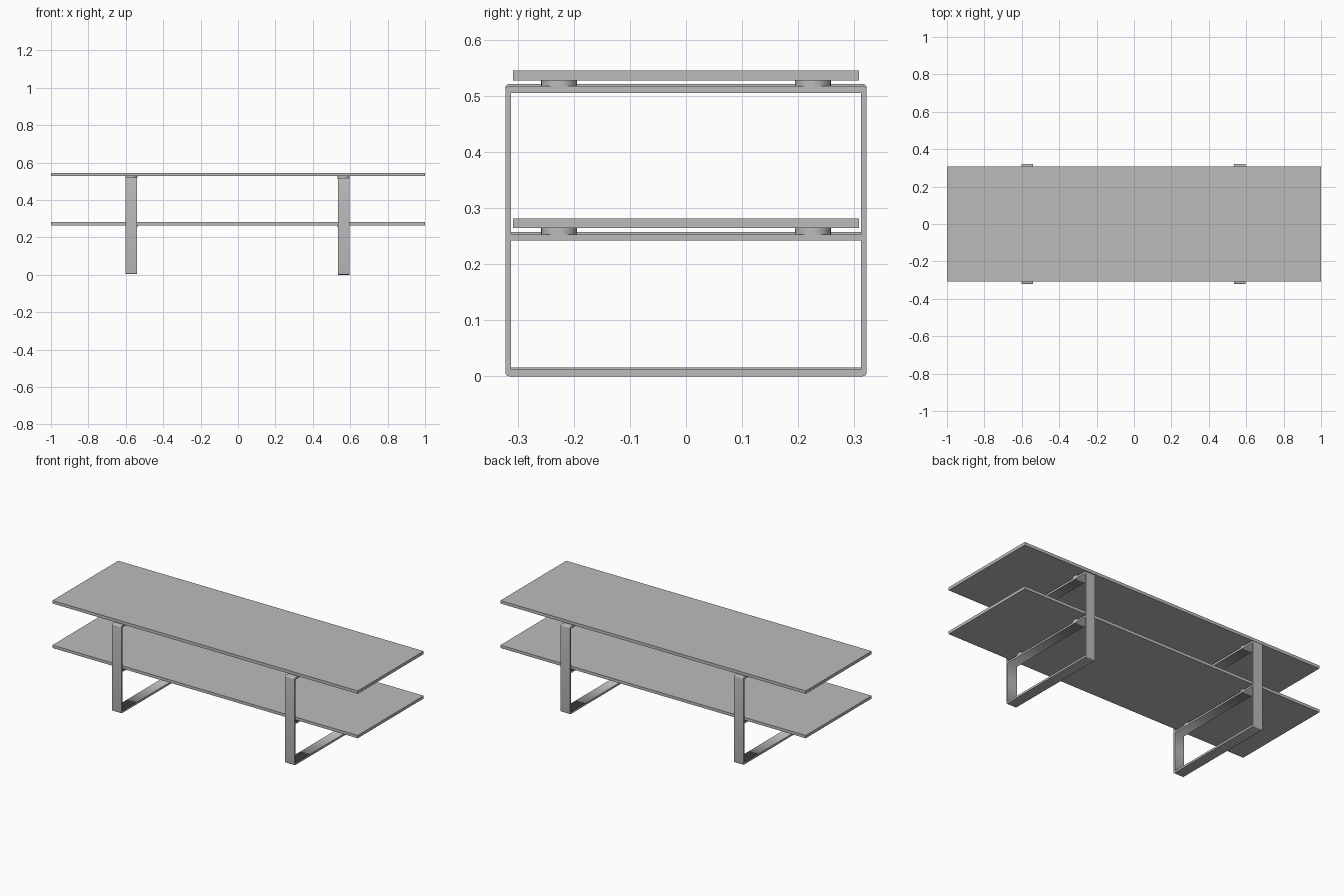
import bpy
from math import sin, cos, pi

cube = bpy.data.objects.get("Cube")
if cube:
    bpy.data.objects.remove(cube, do_unlink=True)

grey = bpy.data.materials.new("plain grey")
grey.use_nodes = True
colour = (0.5, 0.5, 0.5, 1)
grey.diffuse_color = colour
grey.node_tree.nodes["Principled BSDF"].inputs["Base Color"].default_value = colour


def box(name, lo, hi):
    bpy.ops.mesh.primitive_cube_add(size=1, location=[(a + b) / 2 for a, b in zip(lo, hi)])
    ob = bpy.context.object
    ob.name = name
    ob.scale = [b - a for a, b in zip(lo, hi)]
    bpy.ops.object.transform_apply(location=False, rotation=False, scale=True)
    ob.data.materials.append(grey)
    return ob


def rounded_rect(half, z0, z1, r, steps=4):
    """Outline in the y-z plane with rounded corners."""
    pts = []
    corners = [(half - r, z1 - r), (r - half, z1 - r), (r - half, z0 + r), (half - r, z0 + r)]
    for k, (y, z) in enumerate(corners):
        for i in range(steps + 1):
            a = (k + i / steps) * pi / 2
            pts.append((y + r * cos(a), z + r * sin(a)))
    return pts


def loop_frame(name, x, width, lift):
    """Flat-bar loop leg: rounded outline with two rectangular openings."""
    inner = 0.312
    outlines = [rounded_rect(0.322, 0, 0.517, 0.007)]
    for z0, z1 in ((0.012, 0.242), (0.253, 0.505)):
        outlines.append([(-inner, z0), (-inner, z1), (inner, z1), (inner, z0)])
    curve = bpy.data.curves.new(name, "CURVE")
    curve.dimensions = "2D"
    curve.fill_mode = "BOTH"
    curve.extrude = width / 2
    for pts in outlines:
        spline = curve.splines.new("POLY")
        spline.points.add(len(pts) - 1)
        for p, (y, z) in zip(spline.points, pts):
            p.co = (y, z, 0, 1)
        spline.use_cyclic_u = True
    ob = bpy.data.objects.new(name, curve)
    bpy.context.collection.objects.link(ob)
    ob.location = (x, 0, lift)
    ob.rotation_euler = (pi / 2, 0, pi / 2)
    bpy.ops.object.select_all(action="DESELECT")
    ob.select_set(True)
    bpy.context.view_layer.objects.active = ob
    bpy.ops.object.convert(target="MESH")
    ob = bpy.context.object
    ob.data.materials.clear()
    ob.data.materials.append(grey)


def pad(name, x, y, z0, z1):
    bpy.ops.mesh.primitive_cylinder_add(vertices=32, radius=0.032, depth=z1 - z0,
                                        location=(x, y, (z0 + z1) / 2))
    ob = bpy.context.object
    ob.name = name
    ob.data.materials.append(grey)
    bpy.ops.object.shade_smooth_by_angle()


# Table top and lower shelf
levels = {"top": (0.527, 0.545), "shelf": (0.264, 0.281)}
for name, (z0, z1) in levels.items():
    box("table_" + name, (-1, -0.308, z0), (1, 0.308, z1))

# Loop legs with the pads that carry both panels
for side, x, lift in (("left", 0.565, 0), ("right", -0.57, 0.004)):
    loop_frame(side + "_leg_frame", x, 0.062, lift)
    for level, bar_top in (("top", 0.515), ("shelf", 0.252)):
        for end, y in (("front", -0.226), ("back", 0.226)):
            pad(f"{side}_{end}_{level}_pad", x, y, bar_top + lift, levels[level][0])
